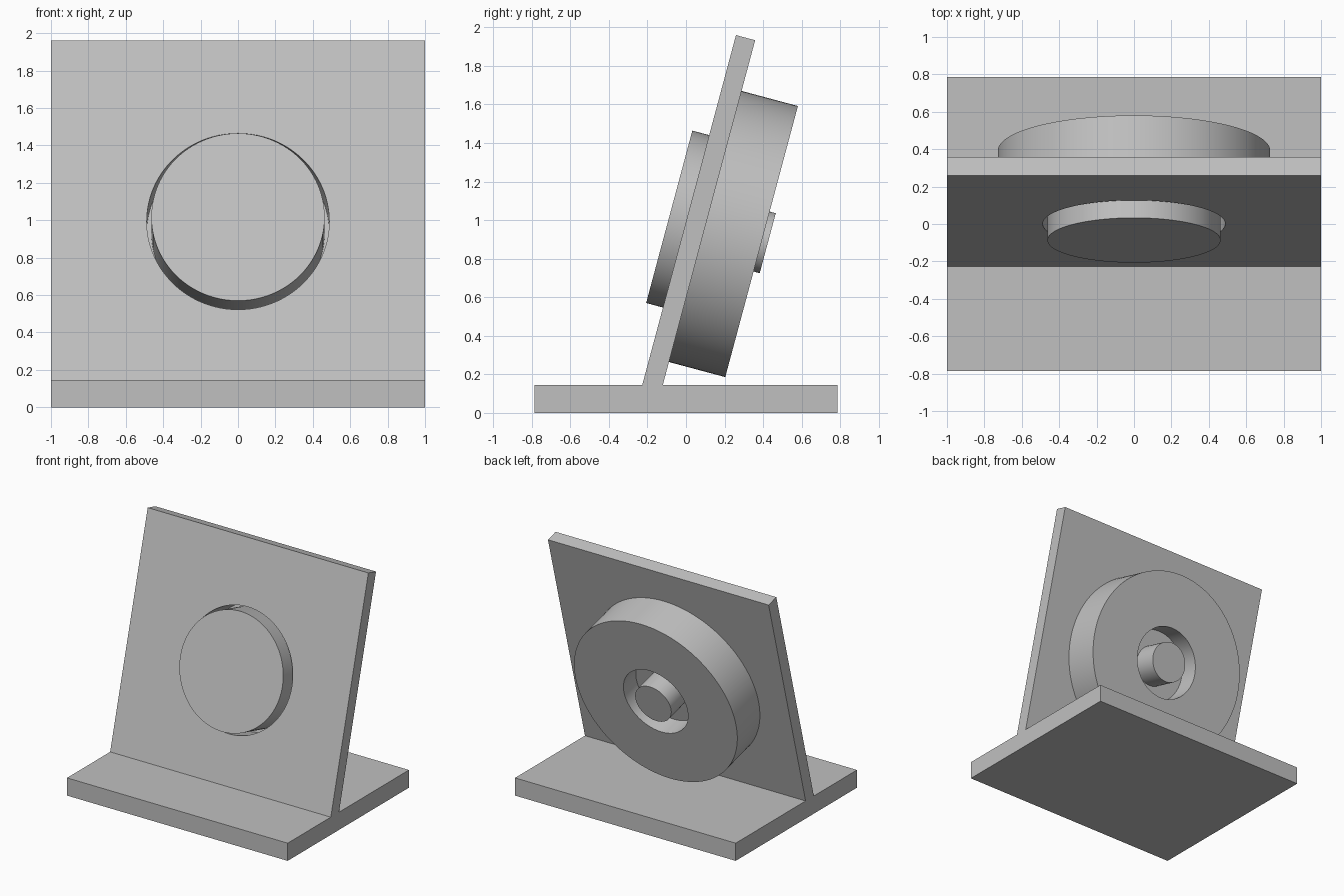
import bpy, bmesh, math
from mathutils import Matrix, Vector

cube = bpy.data.objects.get("Cube")
if cube:
    bpy.data.objects.remove(cube, do_unlink=True)

TILT = math.radians(15)
PLATE = 0.103            # panel thickness
BASE_TOP = 0.145
# Local z runs along the shaft, from the panel's front face to the back
AXIS = Matrix.Translation((0, 0, 0.994)) @ Matrix.Rotation(-math.pi / 2 - TILT, 4, 'X')

grey = bpy.data.materials.new("light_grey")
grey.use_nodes = True
colour = (0.53, 0.53, 0.53, 1)
grey.diffuse_color = colour
grey.node_tree.nodes["Principled BSDF"].inputs["Base Color"].default_value = colour


def finish(name, bm, matrix=None):
    bmesh.ops.recalc_face_normals(bm, faces=bm.faces)
    mesh = bpy.data.meshes.new(name)
    bm.to_mesh(mesh)
    bm.free()
    mesh.materials.append(grey)
    obj = bpy.data.objects.new(name, mesh)
    bpy.context.collection.objects.link(obj)
    if matrix:
        obj.matrix_world = matrix
    return obj


def lathe(name, profile, steps=128):
    """Spin (radius, depth) points round the tilted shaft."""
    bm = bmesh.new()
    verts = [bm.verts.new((r, 0, d)) for r, d in profile]
    edges = [bm.edges.new(pair) for pair in zip(verts, verts[1:])]
    bmesh.ops.spin(bm, geom=verts + edges, cent=(0, 0, 0), axis=(0, 0, 1),
                   angle=2 * math.pi, steps=steps, use_duplicate=False)
    bmesh.ops.remove_doubles(bm, verts=bm.verts, dist=1e-4)
    return finish(name, bm, AXIS)


def smooth(obj):
    bpy.ops.object.select_all(action='DESELECT')
    obj.select_set(True)
    bpy.context.view_layer.objects.active = obj
    bpy.ops.object.shade_smooth_by_angle(angle=math.radians(30))


# Foot and leaning panel, extruded sideways from one profile
up = Vector((math.sin(TILT), math.cos(TILT)))
back = Vector((math.cos(TILT), -math.sin(TILT)))
front_foot = Vector((-0.227, BASE_TOP))
top_front = front_foot + up * ((1.96 - BASE_TOP) / up.y)
top_back = top_front + back * PLATE
back_foot = Vector((front_foot.x + PLATE / math.cos(TILT), BASE_TOP))
outline = [(-0.785, 0), (0.785, 0), (0.785, BASE_TOP), back_foot,
           top_back, top_front, front_foot, (-0.785, BASE_TOP)]
bm = bmesh.new()
face = bm.faces.new([bm.verts.new((-1, y, z)) for y, z in outline])
side = bmesh.ops.extrude_face_region(bm, geom=[face])
bmesh.ops.translate(bm, vec=(2, 0, 0),
                    verts=[g for g in side["geom"] if isinstance(g, bmesh.types.BMVert)])
stand = finish("stand", bm)

# Round opening through the panel
cutter = lathe("opening_cutter", [(0, -0.1), (0.488, -0.1), (0.488, 0.2), (0, 0.2)])
cutter.hide_render = True
cutter.hide_viewport = True
cut = stand.modifiers.new("opening", 'BOOLEAN')
cut.operation = 'DIFFERENCE'
cut.solver = 'EXACT'
cut.object = cutter
bpy.context.view_layer.update()
evaluated = stand.evaluated_get(bpy.context.evaluated_depsgraph_get())
stand.data = bpy.data.meshes.new_from_object(evaluated)
stand.modifiers.clear()
bpy.data.objects.remove(cutter, do_unlink=True)

# Thick housing ring with a wide front cavity and a smaller rear hole
housing = lathe("housing", [(0.488, PLATE), (0.728, PLATE), (0.728, 0.406), (0.288, 0.406),
                            (0.288, 0.24), (0.488, 0.24), (0.488, PLATE)])

# Front disc and its rear shaft
rotor = lathe("disc_and_shaft", [(0, -0.09), (0.463, -0.09), (0.463, 0.235), (0.161, 0.235),
                                 (0.161, 0.439), (0, 0.439)])

for part in (stand, housing, rotor):
    smooth(part)
